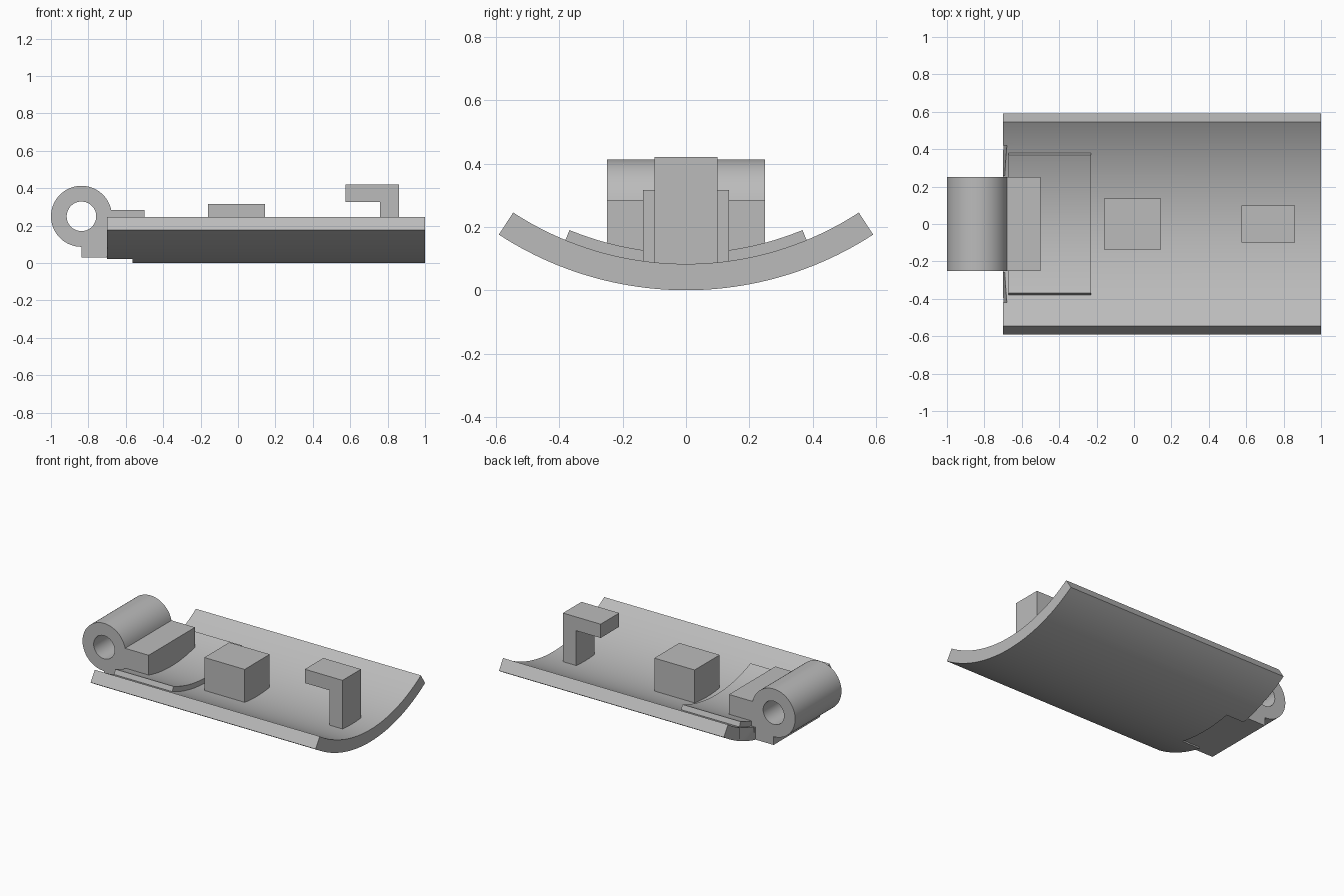
import bpy, bmesh
from math import sin, cos, radians, pi

if "Cube" in bpy.data.objects:
    bpy.data.objects.remove(bpy.data.objects["Cube"], do_unlink=True)

grey = bpy.data.materials.new("plain grey")
grey.use_nodes = True
COLOUR = (0.5, 0.5, 0.5, 1)
grey.diffuse_color = COLOUR
grey.node_tree.nodes["Principled BSDF"].inputs["Base Color"].default_value = COLOUR


def prism(name, outline, axis, start, end):
    """Extrude a 2D outline along x (outline in y, z) or y (outline in x, z)."""
    def place(p, t):
        return (t, p[0], p[1]) if axis == "x" else (p[0], t, p[1])
    bm = bmesh.new()
    face = bm.faces.new([bm.verts.new(place(p, start)) for p in outline])
    grown = bmesh.ops.extrude_face_region(bm, geom=[face])["geom"]
    verts = [v for v in grown if isinstance(v, bmesh.types.BMVert)]
    shift = (end - start, 0, 0) if axis == "x" else (0, end - start, 0)
    bmesh.ops.translate(bm, verts=verts, vec=shift)
    bmesh.ops.recalc_face_normals(bm, faces=bm.faces)
    mesh = bpy.data.meshes.new(name)
    bm.to_mesh(mesh)
    bm.free()
    mesh.materials.append(grey)
    obj = bpy.data.objects.new(name, mesh)
    bpy.context.collection.objects.link(obj)
    return obj


def arc(cx, cz, r, a0, a1, n):
    """Points on an arc, angles in degrees."""
    angles = [radians(a0 + (a1 - a0) * i / n) for i in range(n + 1)]
    return [(cx + r * cos(a), cz + r * sin(a)) for a in angles]


def band(r_in, r_out, half):
    """Curved strip section centred under the shell axis."""
    return (arc(0, AXIS, r_out, 270 - half, 270 + half, 48)
            + arc(0, AXIS, r_in, 270 + half, 270 - half, 48))


def box(x0, x1, z0, z1):
    return [(x0, z0), (x1, z0), (x1, z1), (x0, z1)]


def select(obj):
    bpy.ops.object.select_all(action="DESELECT")
    obj.select_set(True)
    bpy.context.view_layer.objects.active = obj


def cut(obj, cutter):
    cutter.hide_render = True
    mod = obj.modifiers.new("cut", "BOOLEAN")
    mod.operation = "DIFFERENCE"
    mod.solver = "EXACT"
    mod.object = cutter
    select(obj)
    bpy.ops.object.modifier_apply(modifier=mod.name)
    bpy.data.objects.remove(cutter, do_unlink=True)


def smooth(obj):
    select(obj)
    bpy.ops.object.shade_smooth_by_angle(angle=radians(25))


AXIS, OUTER, INNER = 1.082, 1.082, 0.999

# Curved shell with a notch and two small end bevels beside the hinge
shell = prism("curved_shell", band(INNER, OUTER, 33.1), "x", -0.7, 1.0)
cut(shell, prism("notch_cutter", box(-0.8, -0.565, -0.1, 0.3), "y", -0.21, 0.21))
for side in (-1, 1):
    bevel = [(-0.75, 0.07), (-0.7, 0.07), (-0.665, 0.25), (-0.75, 0.25)]
    cut(shell, prism("bevel_cutter", bevel, "y", side * 0.26, side * 0.42))
smooth(shell)

# Raised pad that follows the shell
smooth(prism("raised_pad", band(0.965, INNER + 0.005, 22.4), "x", -0.67, -0.23))

# Hinge barrel and its foot in one profile, with a pin hole
HX, HZ = -0.837, 0.25
profile = arc(HX, HZ, 0.163, 12.4, 270, 48)
profile += [(HX, 0.03), (-0.5, 0.03), (-0.5, 0.285)]
hinge = prism("hinge_barrel", profile, "y", -0.25, 0.25)
cut(hinge, prism("pin_hole_cutter", arc(HX, HZ, 0.079, 0, 352.5, 47), "y", -0.3, 0.3))
smooth(hinge)

# Square stop block
prism("stop_block", box(-0.16, 0.145, 0.06, 0.317), "y", -0.135, 0.135)

# Latch hook
hook = [(0.76, 0.06), (0.86, 0.06), (0.86, 0.42), (0.575, 0.42), (0.575, 0.326), (0.76, 0.326)]
prism("latch_hook", hook, "y", -0.1, 0.1)
